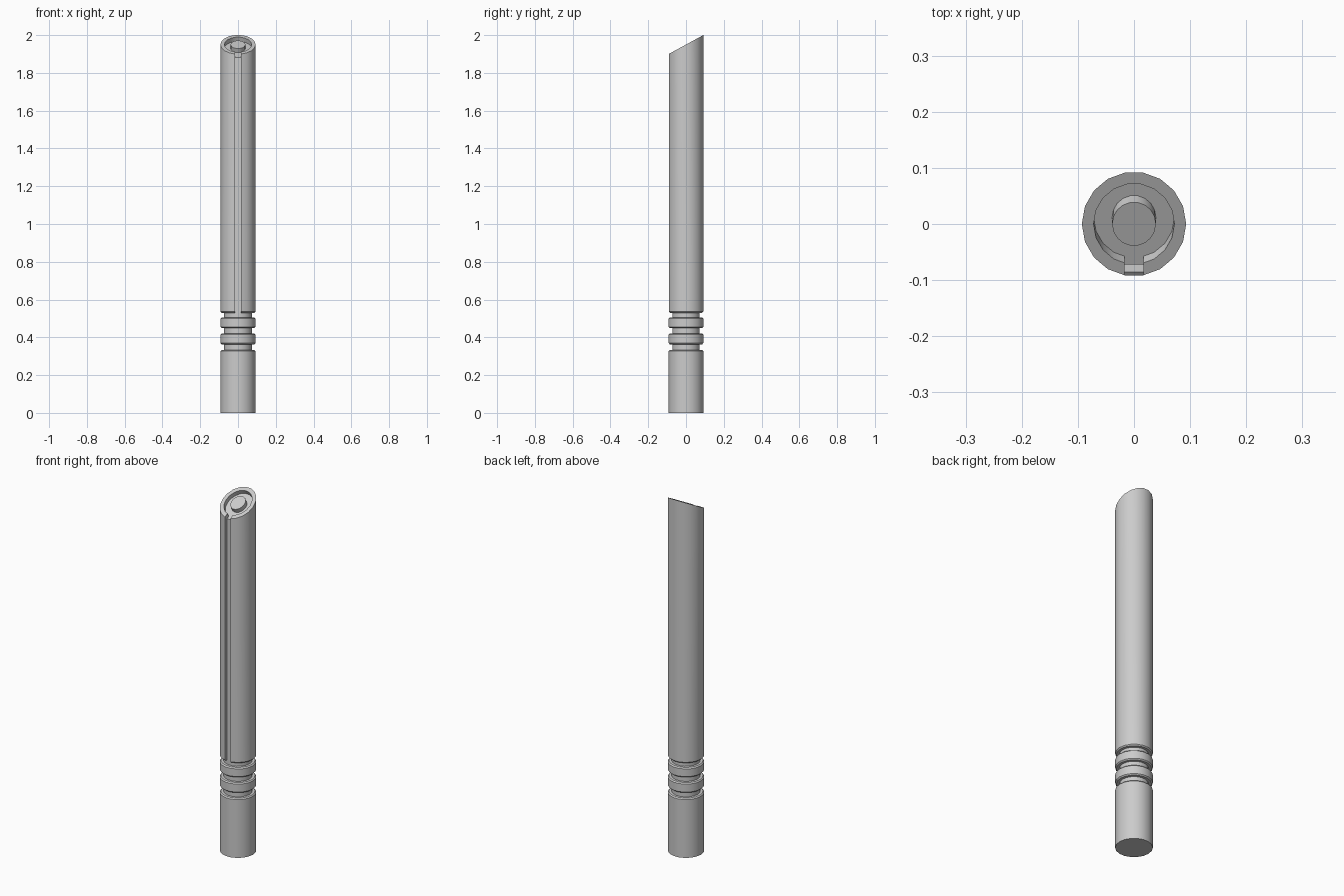
import bpy, bmesh, math
from mathutils import Vector

if "Cube" in bpy.data.objects:
    bpy.data.objects.remove(bpy.data.objects["Cube"])

SIDES = 18
R, NECK, CH = 0.093, 0.073, 0.006      # outer radius, groove radius, chamfer
SLOPE = 0.1 / (2 * 0.0916)             # slanted top: rise per unit y
NORMAL = Vector((0, -SLOPE, 1)).normalized()
DEPTH = 0.025                          # recess depth along the slanted normal


def ring(bm, r, z=None, offset=0.0):
    """Level ring at height z, or a ring on the slanted top plane."""
    verts = []
    for i in range(SIDES):
        a = 2 * math.pi * i / SIDES
        x, y = r * math.cos(a), r * math.sin(a)
        p = Vector((x, y, z)) if z is not None else Vector((x, y, 1.95 + SLOPE * y)) + NORMAL * offset
        verts.append(bm.verts.new(p))
    return verts


def to_object(bm, name):
    bmesh.ops.recalc_face_normals(bm, faces=bm.faces)
    mesh = bpy.data.meshes.new(name)
    bm.to_mesh(mesh)
    bm.free()
    obj = bpy.data.objects.new(name, mesh)
    bpy.context.collection.objects.link(obj)
    return obj


# Post: base, two chamfered bands, long shaft, slanted lamp head
bm = bmesh.new()
rings = [ring(bm, R, 0)]
for lower_top, upper_bottom in ((0.333, 0.363), (0.42, 0.45), (0.505, 0.53)):
    for r, z in ((R, lower_top - CH), (R - CH, lower_top), (NECK, lower_top),
                 (NECK, upper_bottom), (R - CH, upper_bottom), (R, upper_bottom + CH)):
        rings.append(ring(bm, r, z))
for r, off in ((R, 0), (0.072, 0), (0.072, -DEPTH), (0.039, -DEPTH), (0.039, 0)):
    rings.append(ring(bm, r, offset=off))
for a, b in zip(rings, rings[1:]):
    for i in range(SIDES):
        j = (i + 1) % SIDES
        bm.faces.new((a[i], a[j], b[j], b[i]))
bm.faces.new(rings[0][::-1])
bm.faces.new(rings[-1])
post = to_object(bm, "bollard_post")

# Slot cutter: runs down the front and opens into the head recess
floor = lambda y: 1.95 + SLOPE * y - DEPTH / NORMAL.z + 0.0005
profile = [(-0.12, 0.517), (-0.072, 0.517), (-0.072, floor(-0.072)),
           (-0.05, floor(-0.05)), (-0.05, 2.1), (-0.12, 2.1)]
bm = bmesh.new()
face = bm.faces.new([bm.verts.new((-0.017, y, z)) for y, z in profile])
ext = bmesh.ops.extrude_face_region(bm, geom=[face])
bmesh.ops.translate(bm, vec=(0.034, 0, 0),
                    verts=[v for v in ext["geom"] if isinstance(v, bmesh.types.BMVert)])
cutter = to_object(bm, "slot_cutter")

bpy.context.view_layer.objects.active = post
post.select_set(True)
cut = post.modifiers.new("front_slot", "BOOLEAN")
cut.operation, cut.solver, cut.object = "DIFFERENCE", "EXACT", cutter
bpy.ops.object.modifier_apply(modifier=cut.name)
bpy.data.objects.remove(cutter)
bpy.ops.object.shade_smooth_by_angle(angle=math.radians(30))
